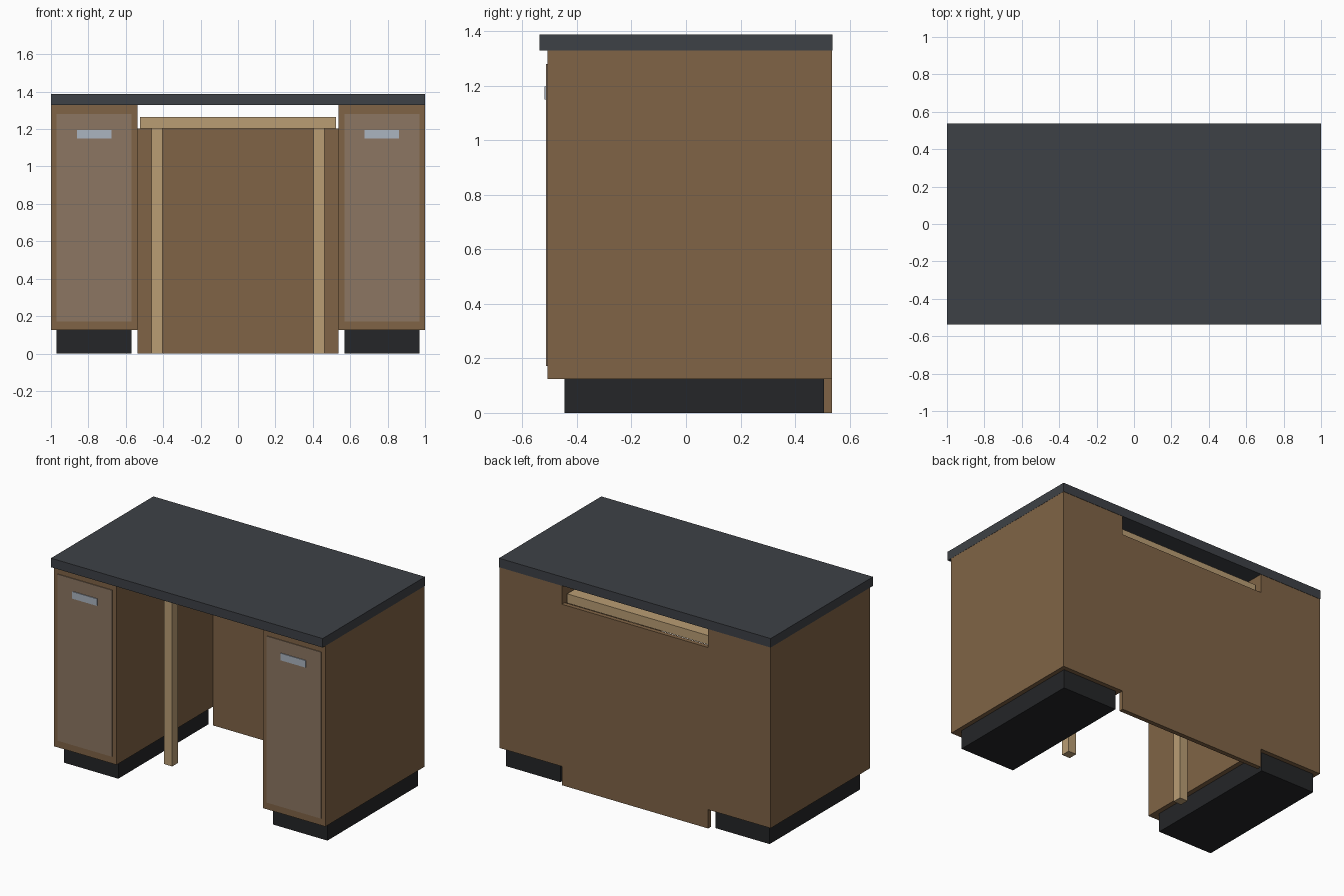
import bpy, bmesh
from mathutils import Vector

if "Cube" in bpy.data.objects:
    bpy.data.objects.remove(bpy.data.objects["Cube"])


def material(name, r, g, b):
    m = bpy.data.materials.new(name)
    m.diffuse_color = (r, g, b, 1)
    m.use_nodes = True
    m.node_tree.nodes["Principled BSDF"].inputs["Base Color"].default_value = m.diffuse_color
    return m


BROWN = material("brown_wood", 0.216, 0.127, 0.061)
DOOR = material("door_wood", 0.262, 0.181, 0.122)
PALE = material("pale_wood", 0.49, 0.34, 0.175)
STONE = material("dark_stone", 0.048, 0.053, 0.061)
BLACK = material("black_plinth", 0.018, 0.019, 0.021)
METAL = material("metal", 0.41, 0.46, 0.53)


def box(name, x, y, z, mat):
    """Box from (min, max) ranges on each axis."""
    bm = bmesh.new()
    bmesh.ops.create_cube(bm, size=1)
    lo, hi = (Vector(v) for v in zip(x, y, z))
    for v in bm.verts:
        v.co = (lo + hi) / 2 + v.co * (hi - lo)
    mesh = bpy.data.meshes.new(name)
    bm.to_mesh(mesh)
    bm.free()
    mesh.materials.append(mat)
    ob = bpy.data.objects.new(name, mesh)
    bpy.context.collection.objects.link(ob)
    return ob


def pair(name, x, y, z, mat):
    """Same box on the left and right."""
    box("right_" + name, x, y, z, mat)
    box("left_" + name, (-x[1], -x[0]), y, z, mat)


# Countertop
box("countertop", (-1, 1), (-0.538, 0.538), (1.328, 1.388), STONE)

# Cabinets with plinths, doors and handles
pair("cabinet", (0.538, 0.999), (-0.508, 0.536), (0.125, 1.328), BROWN)
pair("plinth", (0.57, 0.97), (-0.445, 0.506), (0, 0.125), BLACK)
pair("door", (0.57, 0.97), (-0.513, -0.508), (0.172, 1.28), DOOR)
pair("handle", (0.677, 0.86), (-0.518, -0.513), (1.149, 1.196), METAL)

# Back panel between the cabinets
box("back_panel", (-0.538, 0.538), (0.506, 0.536), (0, 1.204), BROWN)

# Inner shelf on two legs
box("shelf", (-0.523, 0.523), (-0.175, 0.503), (1.204, 1.265), PALE)
pair("shelf_leg", (0.404, 0.463), (-0.115, -0.055), (0, 1.204), PALE)
